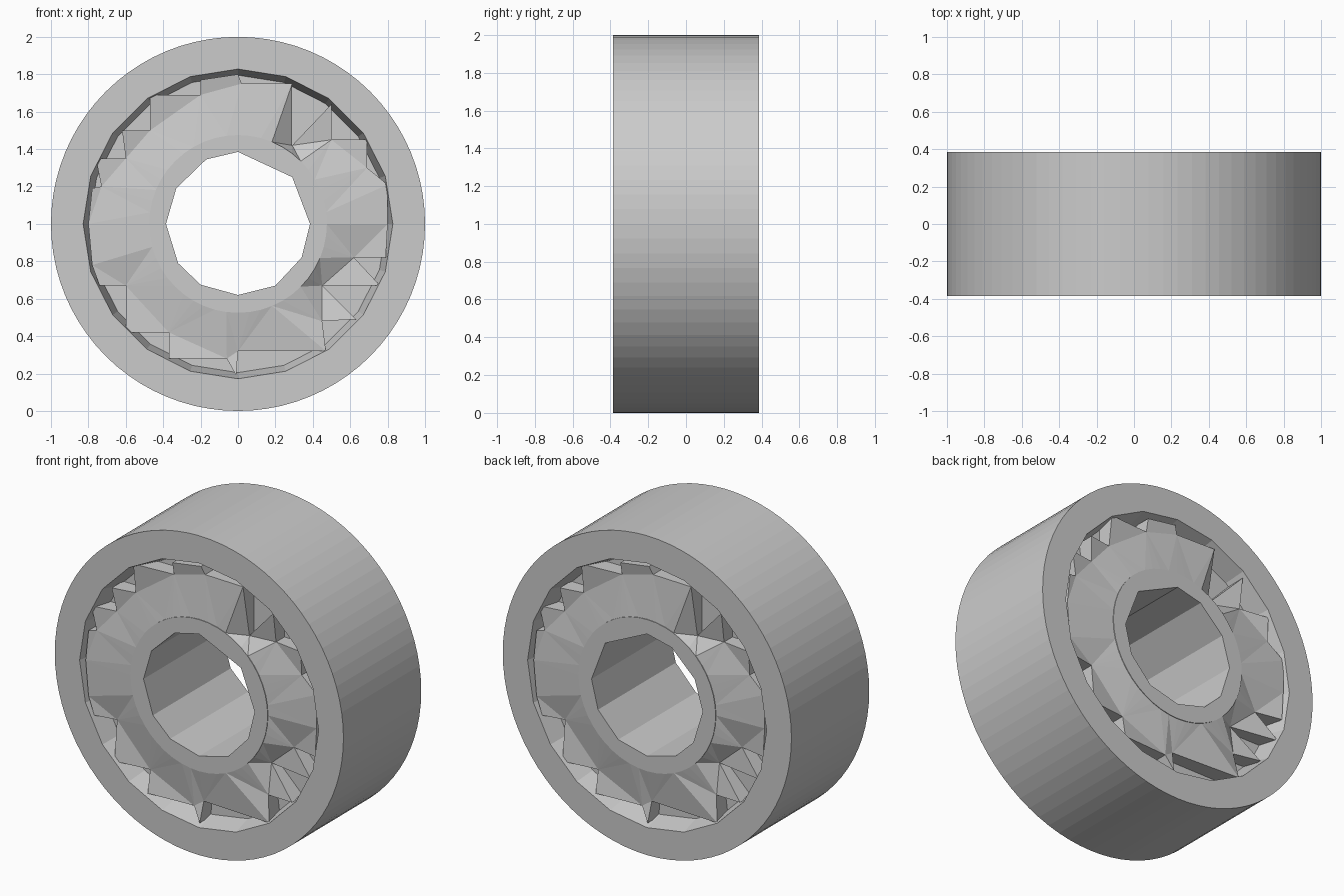
import bpy, bmesh, math

if "Cube" in bpy.data.objects:
    bpy.data.objects.remove(bpy.data.objects["Cube"])

HALF = 0.385      # half width of the wheel
FLOOR = 0.13      # depth of the channel between ring and hub

grey = bpy.data.materials.new("steel_grey")
grey.diffuse_color = (0.6, 0.6, 0.6, 1)
grey.use_nodes = True
grey.node_tree.nodes["Principled BSDF"].inputs["Base Color"].default_value = grey.diffuse_color

# irregular bore outline, (x, z) about the axle
BORE = [(0, .385), (.29, .25), (.385, 0), (.34, -.18), (.2, -.33), (0, -.38),
        (-.2, -.325), (-.32, -.21), (-.385, 0), (-.33, .19), (-.17, .345)]
# stepped outline of the shield, clockwise from the top
SHIELD = [(0, .8), (.02, .75), (.29, .75), (.29, .42), (.5, .64), (.5, .45),
          (.69, .45), (.69, .3), (.8, .21), (.8, 0), (.79, -.18), (.62, -.18),
          (.76, -.33), (.45, -.33), (.63, -.51), (.45, -.52), (.47, -.68),
          (0, -.68), (-.01, -.81), (-.06, -.72), (-.37, -.72), (-.37, -.58),
          (-.6, -.58), (-.6, -.33), (-.74, -.33), (-.78, -.22), (-.8, 0),
          (-.78, .19), (-.73, .2), (-.76, .35), (-.6, .35), (-.62, .5),
          (-.47, .5), (-.47, .69), (-.2, .69), (-.2, .77)]


def circle(r, n):
    return [(r * math.sin(2 * math.pi * i / n), r * math.cos(2 * math.pi * i / n))
            for i in range(n)]


def loop(bm, pts, y):
    """Closed loop of edges; y is a number or a function of (x, z)."""
    vs = [bm.verts.new((x, y(x, z) if callable(y) else y, z + 1)) for x, z in pts]
    return vs, [bm.edges.new((vs[i - 1], vs[i])) for i in range(len(vs))]


def fill(bm, a, b):
    bmesh.ops.triangle_fill(bm, edges=a[1] + b[1], normal=(0, -1, 0), use_beauty=True)


def wall(bm, a, b):
    a, b = a[0], b[0]
    for i in range(len(a)):
        bm.faces.new((a[i - 1], a[i], b[i], b[i - 1]))


def finish(bm, name):
    bmesh.ops.recalc_face_normals(bm, faces=bm.faces)
    me = bpy.data.meshes.new(name)
    bm.to_mesh(me)
    bm.free()
    me.materials.append(grey)
    ob = bpy.data.objects.new(name, me)
    bpy.context.collection.objects.link(ob)
    return ob


def tube(name, outer, inner, half):
    """Straight tube between two outlines."""
    bm = bmesh.new()
    of, ob_ = loop(bm, outer, -half), loop(bm, outer, half)
    nf, nb = loop(bm, inner, -half), loop(bm, inner, half)
    fill(bm, of, nf)
    fill(bm, ob_, nb)
    wall(bm, of, ob_)
    wall(bm, nf, nb)
    return finish(bm, name)


# outer ring with a faceted, tapering inner wall
bm = bmesh.new()
of, ob_ = loop(bm, circle(1, 80), -HALF), loop(bm, circle(1, 80), HALF)
rim = [loop(bm, circle(r, 20), y) for r, y in
       ((.828, -HALF), (.795, FLOOR - HALF), (.795, HALF - FLOOR), (.828, HALF))]
fill(bm, of, rim[0])
fill(bm, ob_, rim[3])
wall(bm, of, ob_)
for a, b in zip(rim, rim[1:]):
    wall(bm, a, b)
finish(bm, "outer_ring")

# hub with the irregular bore, and the channel floor around it
tube("hub", circle(.475, 48), BORE, HALF)
tube("channel_floor", circle(.8, 20), circle(.46, 20), HALF - FLOOR)


# stepped shields, sunk more where the outline steps inwards
def shield_y(x, z):
    return -HALF + .02 + max(0, .8 - math.hypot(x, z)) * .22


for name, turn in (("front_shield", 0), ("back_shield", math.pi)):
    bm = bmesh.new()
    hub_top = loop(bm, circle(.474, 48), -HALF + .004)
    hub_low = loop(bm, circle(.474, 48), FLOOR - HALF + .005)
    edge_top = loop(bm, SHIELD, shield_y)
    edge_low = loop(bm, SHIELD, FLOOR - HALF + .005)
    fill(bm, edge_top, hub_top)
    fill(bm, edge_low, hub_low)
    wall(bm, edge_top, edge_low)
    wall(bm, hub_top, hub_low)
    finish(bm, name).rotation_euler.z = turn
